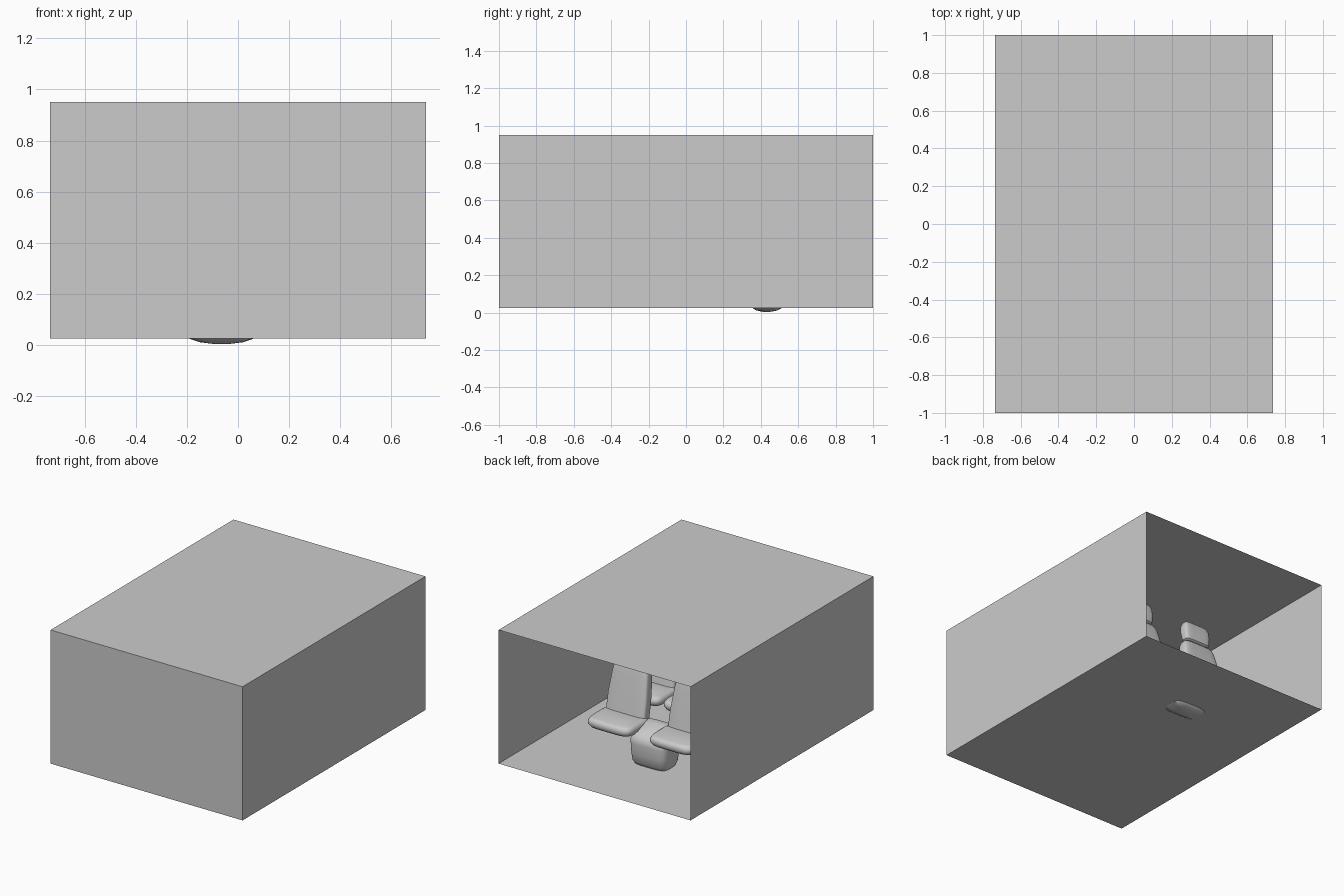
import bpy, bmesh, math

if "Cube" in bpy.data.objects:
    bpy.data.objects.remove(bpy.data.objects["Cube"])


def finish(name, bm, smooth=True):
    bmesh.ops.recalc_face_normals(bm, faces=bm.faces)
    me = bpy.data.meshes.new(name)
    bm.to_mesh(me)
    bm.free()
    ob = bpy.data.objects.new(name, me)
    bpy.context.collection.objects.link(ob)
    if smooth:
        bpy.ops.object.select_all(action='DESELECT')
        ob.select_set(True)
        bpy.context.view_layer.objects.active = ob
        bpy.ops.object.shade_smooth_by_angle(angle=math.radians(40))
    return ob


def loft(name, sections, loc=(0, 0, 0), power=5, tilt=0.0, n=48):
    """Stack rounded-rectangle sections (z, centre y, half x, half y)."""
    bm = bmesh.new()
    rings = []
    for z, cy, hx, hy in sections:
        ring = []
        for i in range(n):
            a = 2 * math.pi * i / n
            c, s = math.cos(a), math.sin(a)
            x = hx * math.copysign(abs(c) ** (2 / power), c)
            y = hy * math.copysign(abs(s) ** (2 / power), s)
            k = min(1, max(0, z / 0.25)) * tilt
            ring.append(bm.verts.new((loc[0] + x, loc[1] + cy + y, loc[2] + z + k * y)))
        rings.append(ring)
    for a, b in zip(rings, rings[1:]):
        for i in range(n):
            j = (i + 1) % n
            bm.faces.new((a[i], a[j], b[j], b[i]))
    bm.faces.new(rings[0])
    bm.faces.new(rings[-1])
    return finish(name, bm)


# Cabin shell: thin box, open at the +y end
bm = bmesh.new()
bmesh.ops.create_cube(bm, size=1)
for v in bm.verts:
    v.co = (v.co.x * 1.47, v.co.y * 2, v.co.z * 0.925 + 0.4875)
bm.normal_update()
opening = [f for f in bm.faces if f.normal.y > 0.9]
bmesh.ops.delete(bm, geom=opening, context='FACES')
finish("cabin_shell", bm, smooth=False)

# Console between the front seats, its rounded base dips through the floor
loft("centre_console", [
    (0.004, 0, 0.03, 0.02), (0.011, 0, 0.085, 0.055), (0.025, 0, 0.125, 0.08),
    (0.05, 0, 0.135, 0.096), (0.12, 0, 0.142, 0.105), (0.20, 0, 0.145, 0.108),
    (0.225, 0, 0.143, 0.106), (0.25, 0, 0.128, 0.092), (0.265, 0, 0.095, 0.065),
    (0.272, 0, 0.05, 0.03)], loc=(-0.065, 0.43, 0), power=4, tilt=-0.3)


def seat(label, x, y):
    loc = (x, y, 0)
    # Seat cushion
    loft(label + "_cushion", [
        (0.222, 0.02, 0.140, 0.110), (0.228, 0.02, 0.158, 0.125),
        (0.245, 0.02, 0.170, 0.135), (0.265, 0.02, 0.170, 0.135),
        (0.281, 0.02, 0.160, 0.126), (0.288, 0.02, 0.142, 0.110)], loc)
    # Reclined, tapering backrest
    loft(label + "_backrest", [
        (0.250, -0.075, 0.135, 0.030), (0.262, -0.078, 0.150, 0.045),
        (0.400, -0.105, 0.148, 0.045), (0.540, -0.133, 0.135, 0.043),
        (0.610, -0.147, 0.122, 0.041), (0.635, -0.152, 0.110, 0.035),
        (0.648, -0.154, 0.090, 0.022)], loc)
    # Headrest
    loft(label + "_headrest", [
        (0.652, -0.155, 0.080, 0.018), (0.662, -0.157, 0.095, 0.032),
        (0.720, -0.163, 0.102, 0.038), (0.770, -0.168, 0.098, 0.036),
        (0.792, -0.170, 0.088, 0.028), (0.800, -0.171, 0.070, 0.016)], loc)


# Two front seats and a rear row of three, all facing the opening
for side, x in (("right", 0.195), ("left", -0.28)):
    seat("front_" + side + "_seat", x, 0.44)
for side, x in (("right", 0.305), ("middle", -0.05), ("left", -0.405)):
    seat("rear_" + side + "_seat", x, -0.04)
